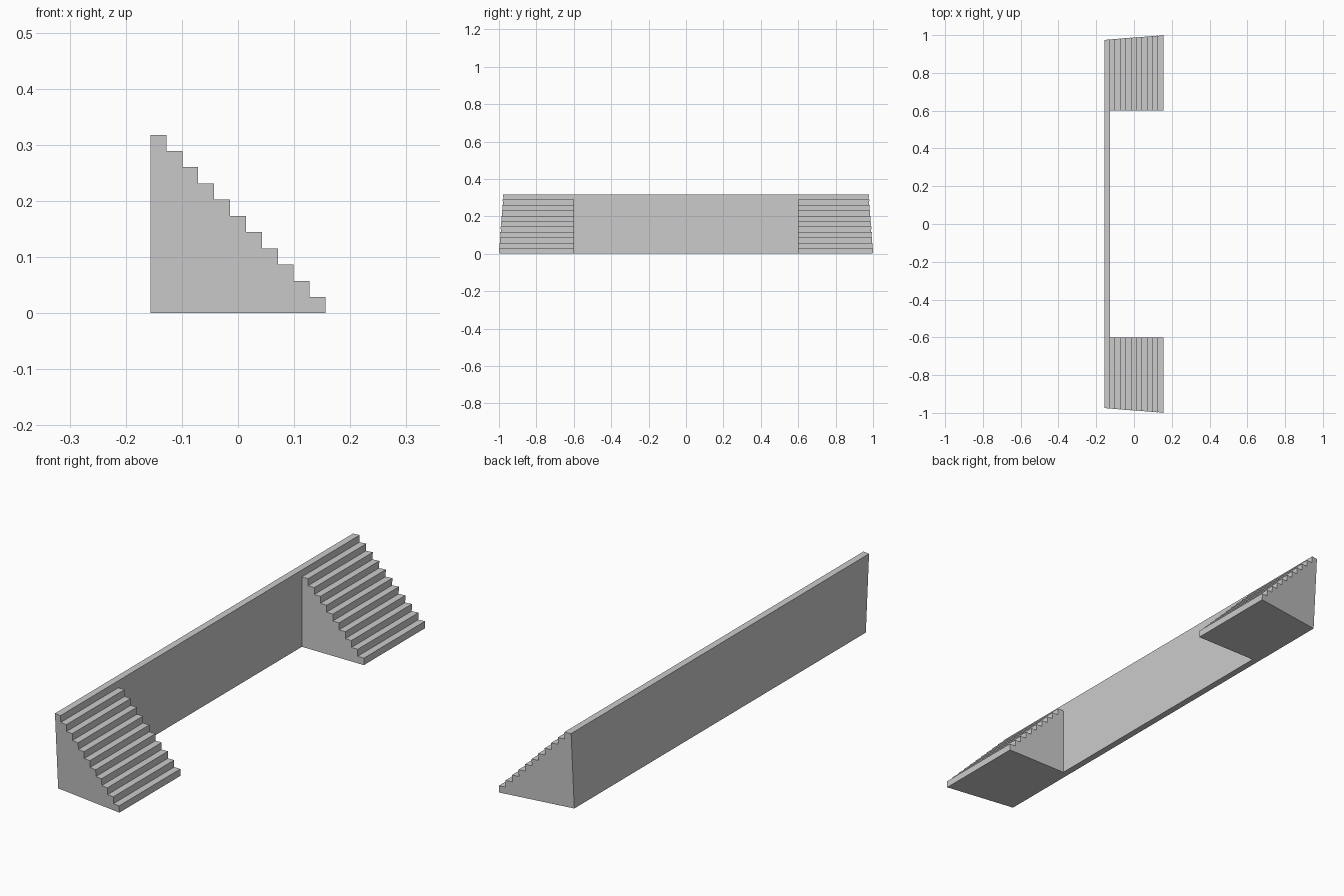
import bpy

if "Cube" in bpy.data.objects:
    bpy.data.objects.remove(bpy.data.objects["Cube"])

STEPS = 11
HALF_DEPTH = 0.156
HEIGHT = 0.318
RUN = 2 * HALF_DEPTH / STEPS
RISE = HEIGHT / STEPS
INNER_Y = 0.6
WALL_X = -HALF_DEPTH + RUN


def end_y(x, z):
    """Slanted outer end plane: widest at the front, slightly narrower at the lower back."""
    return 0.953 + 0.145 * (x + HALF_DEPTH) + 0.066 * z


def prism(name, profile, near, far):
    """Solid between two y surfaces over a counter-clockwise (x, z) profile."""
    n = len(profile)
    verts = [(x, near(x, z), z) for x, z in profile]
    verts += [(x, far(x, z), z) for x, z in profile]
    faces = [tuple(range(n)), tuple(reversed(range(n, 2 * n)))]
    faces += [(i, i + n, (i + 1) % n + n, (i + 1) % n) for i in range(n)]
    mesh = bpy.data.meshes.new(name)
    mesh.from_pydata(verts, [], faces)
    mesh.update()
    obj = bpy.data.objects.new(name, mesh)
    bpy.context.collection.objects.link(obj)
    return obj


# Long back wall, which is also the top step
wall = [(-HALF_DEPTH, 0), (WALL_X, 0), (WALL_X, HEIGHT), (-HALF_DEPTH, HEIGHT)]
prism("back_wall", wall, lambda x, z: -end_y(x, z), end_y)

# Stepped profile, climbing from the front edge to the wall
stairs = [(WALL_X, 0), (HALF_DEPTH, 0)]
for i in range(STEPS - 1):
    z = (i + 1) * RISE
    stairs += [(HALF_DEPTH - i * RUN, z), (HALF_DEPTH - (i + 1) * RUN, z)]

# One flight of stairs at each end
prism("stairs_back", stairs, lambda x, z: INNER_Y, end_y)
prism("stairs_front", stairs, lambda x, z: -end_y(x, z), lambda x, z: -INNER_Y)
